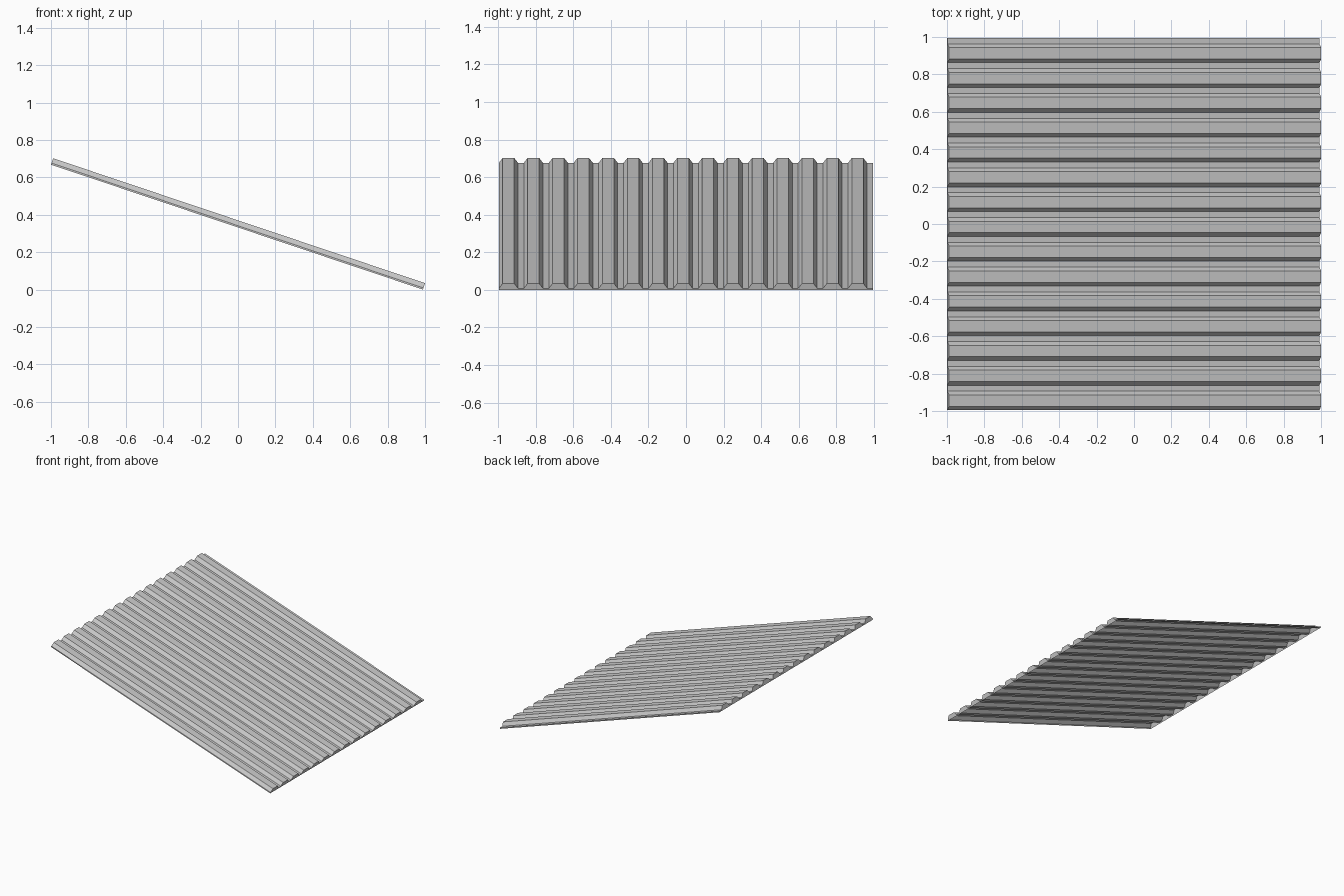
import bpy, bmesh
from math import radians, sin, cos

if "Cube" in bpy.data.objects:
    bpy.data.objects.remove(bpy.data.objects["Cube"])

RIDGES = 15
HALF_Y = 0.995
PITCH = 2 * HALF_Y / RIDGES
TILT = radians(18.56)
LENGTH = 2.098
BASE, TOP = 0.009, 0.036      # valley and ridge height above the sheet's lower plane

# cross-section of the corrugation: ridge, then valley, repeated across y
profile = []
for i in range(RIDGES):
    y = -HALF_Y + i * PITCH
    profile += [(y, BASE), (y + 0.020, TOP), (y + 0.081, TOP), (y + 0.101, BASE)]
profile.append((HALF_Y, BASE))
outline = [(-HALF_Y, 0.0)] + profile + [(HALF_Y, 0.0)]


def place(s, y, h):
    """Point at distance s down the slope and height h off the sheet plane."""
    return (-1.0 + s * cos(TILT) + h * sin(TILT), y,
            (LENGTH - s) * sin(TILT) + h * cos(TILT))


bm = bmesh.new()
high = [bm.verts.new(place(0, y, h)) for y, h in outline]
low = [bm.verts.new(place(LENGTH, y, h)) for y, h in outline]

# corrugated skin and side lips; underside stays open
for i in range(len(outline) - 1):
    bm.faces.new((high[i], low[i], low[i + 1], high[i + 1]))

# closed ends
bm.faces.new(high)
bm.faces.new(low[::-1])

mesh = bpy.data.meshes.new("corrugated_roof_sheet")
bm.to_mesh(mesh)
bm.free()
sheet = bpy.data.objects.new("corrugated_roof_sheet", mesh)
bpy.context.collection.objects.link(sheet)
